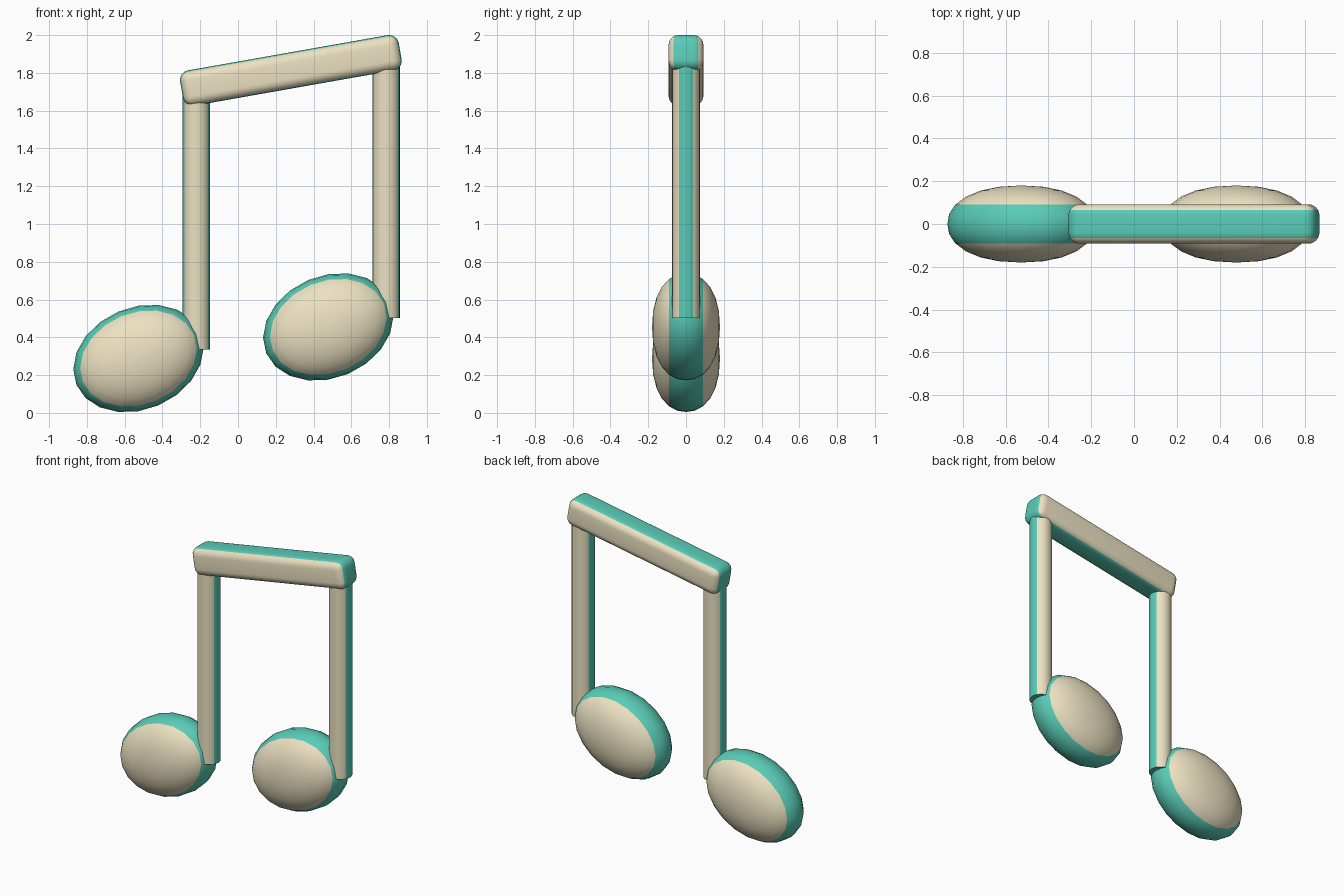
import bpy, bmesh
from math import radians
from mathutils import Matrix, Vector

if "Cube" in bpy.data.objects:
    bpy.data.objects.remove(bpy.data.objects["Cube"])


def material(name, rgb):
    m = bpy.data.materials.new(name)
    m.diffuse_color = (*rgb, 1)
    m.use_nodes = True
    m.node_tree.nodes["Principled BSDF"].inputs["Base Color"].default_value = m.diffuse_color
    return m


CREAM = material("cream", (0.84, 0.76, 0.54))
TEAL = material("teal", (0.10, 0.60, 0.47))


def finish(bm, name, location, tilt, is_teal, smooth_angle=40):
    """Colour the rim faces teal, make the object and smooth it."""
    bmesh.ops.recalc_face_normals(bm, faces=bm.faces)
    bm.normal_update()
    for f in bm.faces:
        f.material_index = 1 if is_teal(f) else 0
    mesh = bpy.data.meshes.new(name)
    bm.to_mesh(mesh)
    bm.free()
    mesh.materials.append(CREAM)
    mesh.materials.append(TEAL)
    ob = bpy.data.objects.new(name, mesh)
    bpy.context.collection.objects.link(ob)
    ob.location = location
    ob.rotation_euler = (0, -radians(tilt), 0)
    bpy.ops.object.select_all(action='DESELECT')
    ob.select_set(True)
    bpy.context.view_layer.objects.active = ob
    bpy.ops.object.shade_smooth_by_angle(angle=radians(smooth_angle))
    return ob


def note_head(name, x, z):
    # flattened, slightly full ellipsoid with its poles facing front and back
    bm = bmesh.new()
    bmesh.ops.create_uvsphere(bm, u_segments=20, v_segments=12, radius=1,
                              matrix=Matrix.Rotation(radians(90), 4, 'X'))
    p = 2.2
    for v in bm.verts:
        t = min(abs(v.co.y), 1)
        r = Vector((v.co.x, v.co.z)).length
        k = (max(0, 1 - t ** p)) ** (1 / p) / r if r > 1e-4 else 0
        v.co = (v.co.x * k * 0.357, v.co.y * 0.18, v.co.z * k * 0.27)
    finish(bm, name, (x, 0, z), 23,
           lambda f: abs(f.calc_center_median().y) < 0.09, 60)


def stem(name, x, z):
    # upright round post, its top buried in the beam
    bm = bmesh.new()
    bmesh.ops.create_cone(bm, cap_ends=True, segments=24, radius1=0.073,
                          radius2=0.073, depth=1.4)
    finish(bm, name, (x, 0, z + 0.7), 0, lambda f: abs(f.normal.y) < 0.5)


def beam():
    # sloping bar with rounded edges
    bm = bmesh.new()
    bmesh.ops.create_cube(bm, size=1,
                          matrix=Matrix.Diagonal((1.175, 0.184, 0.19, 1)))
    bmesh.ops.bevel(bm, geom=bm.edges[:], offset=0.052, segments=6,
                    profile=0.5, affect='EDGES')
    finish(bm, "beam", (0.28, 0, 1.813), 10, lambda f: abs(f.normal.y) < 0.5)


# two notes, the right one raised to follow the beam
for side, dx, dz in (("left", 0, 0), ("right", 1.005, 0.167)):
    note_head(side + "_note_head", -0.527 + dx, 0.288 + dz)
    stem(side + "_stem", -0.221 + dx, 0.335 + dz)
beam()
